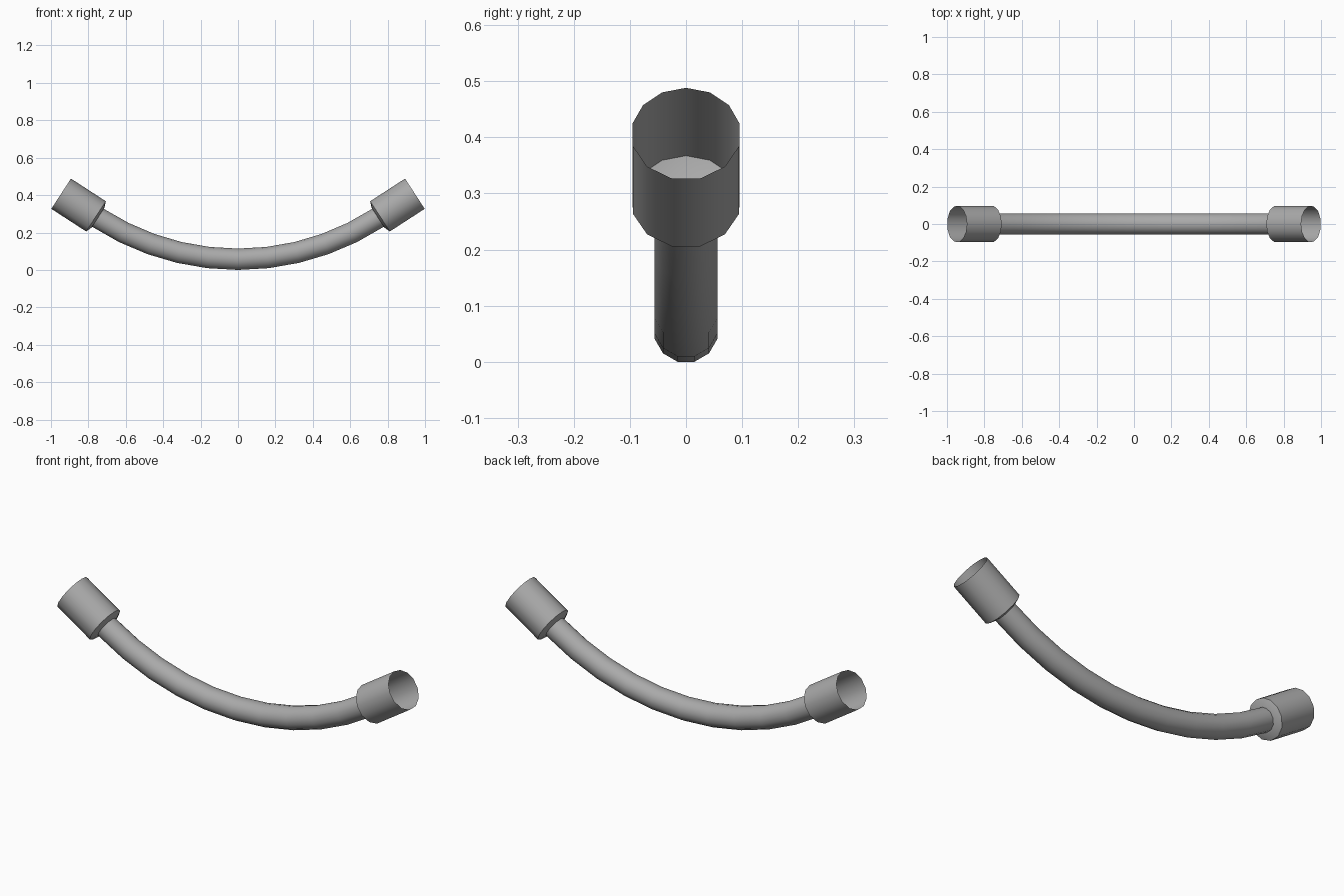
import bpy
import bmesh
from math import sin, cos, radians
from mathutils import Vector

cube = bpy.data.objects.get("Cube")
if cube:
    bpy.data.objects.remove(cube, do_unlink=True)

grey = bpy.data.materials.new("plain grey")
grey.use_nodes = True
colour = (0.4, 0.4, 0.4, 1)
grey.diffuse_color = colour
grey.node_tree.nodes["Principled BSDF"].inputs["Base Color"].default_value = colour

# Shared cross-section: corner on top, flat underneath
HALF = [25.7, 51.4, 77.1, 105, 135, 165]
SECTION = [radians(a) for a in [0] + HALF + [360 - a for a in reversed(HALF)]]
END = radians(33)      # half of the bend
BEND = 1.376           # radius of the bend
PIPE = 0.058           # pipe radius
BASE = 0.056           # height of the pipe's axis at its lowest point


def ring(angle, radius, along=0.0):
    """Cross-section at an angle of the bend, slid along the tangent."""
    tangent = Vector((cos(angle), 0, sin(angle)))
    up = Vector((-sin(angle), 0, cos(angle)))
    centre = Vector((BEND * sin(angle), 0, BASE + BEND * (1 - cos(angle))))
    centre += tangent * along
    return [centre + radius * (up * cos(a) + Vector((0, sin(a), 0))) for a in SECTION]


def skin(name, rings):
    """Open shell through rings ordered from -x to +x."""
    bm = bmesh.new()
    loops = [[bm.verts.new(p) for p in r] for r in rings]
    n = len(SECTION)
    for a, b in zip(loops, loops[1:]):
        for i in range(n):
            j = (i + 1) % n
            bm.faces.new((a[i], b[i], b[j], a[j]))
    mesh = bpy.data.meshes.new(name)
    bm.to_mesh(mesh)
    bm.free()
    mesh.materials.append(grey)
    obj = bpy.data.objects.new(name, mesh)
    bpy.context.collection.objects.link(obj)
    bpy.ops.object.select_all(action='DESELECT')
    obj.select_set(True)
    bpy.context.view_layer.objects.active = obj
    bpy.ops.object.shade_smooth_by_angle(angle=radians(35))
    return obj


# Bent pipe
STEPS = 10
skin("bent_pipe", [ring(END * (2 * i / STEPS - 1), PIPE) for i in range(STEPS + 1)])

# Open sockets: flat lip, bevelled shoulder, straight sleeve
PROFILE = [(PIPE, 0), (0.065, 0), (0.098, 0.013), (0.098, 0.235)]
for name, side in (("left_socket", 1), ("right_socket", -1)):
    rings = [ring(side * END, r, side * s) for r, s in PROFILE]
    skin(name, rings[::side])
